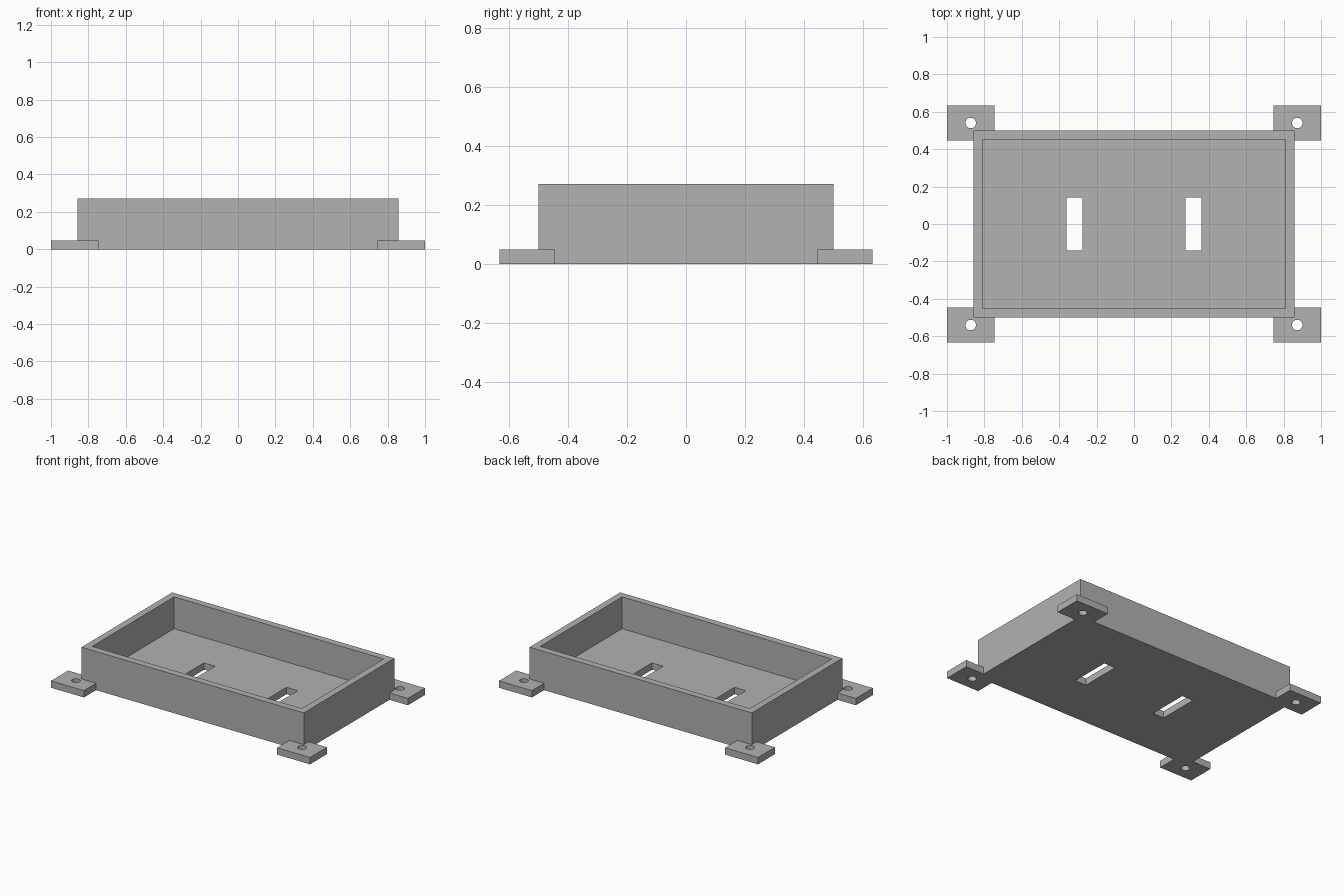
import bpy
import bmesh
from mathutils import Matrix, Vector

default = bpy.data.objects.get("Cube")
if default:
    bpy.data.objects.remove(default, do_unlink=True)

# Main dimensions
HALF_X, HALF_Y, HEIGHT = 0.858, 0.5, 0.27
WALL, FLOOR = 0.048, 0.048
TAB_X, TAB_Y = 0.873, 0.54
TAB_W, TAB_D = 0.254, 0.188
HOLE_R = 0.028
SLOT_X, SLOT_W, SLOT_L = 0.319, 0.086, 0.284

grey = bpy.data.materials.new("plain_grey")
grey.use_nodes = True
colour = (0.445, 0.445, 0.445, 1)
grey.diffuse_color = colour
grey.node_tree.nodes["Principled BSDF"].inputs["Base Color"].default_value = colour


def make_object(name, bm):
    mesh = bpy.data.meshes.new(name)
    bm.to_mesh(mesh)
    bm.free()
    mesh.materials.append(grey)
    obj = bpy.data.objects.new(name, mesh)
    bpy.context.collection.objects.link(obj)
    return obj


def box(name, centre, size, z0, z1):
    bm = bmesh.new()
    place = Matrix.Translation((*centre, (z0 + z1) / 2))
    scale = Matrix.Diagonal(Vector((*size, z1 - z0, 1)))
    bmesh.ops.create_cube(bm, size=1, matrix=place @ scale)
    return make_object(name, bm)


def cylinder(name, centre, radius, depth):
    bm = bmesh.new()
    bmesh.ops.create_cone(bm, cap_ends=True, segments=32, radius1=radius,
                          radius2=radius, depth=depth,
                          matrix=Matrix.Translation((*centre, 0)))
    return make_object(name, bm)


def cut(target, cutter):
    """Subtract the cutter, bake the result and discard the cutter."""
    cutter.hide_render = True
    mod = target.modifiers.new("cut", "BOOLEAN")
    mod.operation = "DIFFERENCE"
    mod.solver = "EXACT"
    mod.object = cutter
    bpy.context.view_layer.update()
    graph = bpy.context.evaluated_depsgraph_get()
    result = bpy.data.meshes.new_from_object(target.evaluated_get(graph))
    target.modifiers.clear()
    target.data = result
    bpy.data.objects.remove(cutter, do_unlink=True)


# Open tray with two floor slots
outer = (2 * HALF_X, 2 * HALF_Y)
inner = (outer[0] - 2 * WALL, outer[1] - 2 * WALL)
tray = box("tray", (0, 0), outer, 0, HEIGHT)
cut(tray, box("cavity_cutter", (0, 0), inner, FLOOR, HEIGHT + 0.1))
for side in (-1, 1):
    cut(tray, box("slot_cutter", (side * SLOT_X, 0), (SLOT_W, SLOT_L), -0.1, 0.1))

# Drilled mounting tabs, notched to fit around the tray corners
for sx, x_name in ((-1, "right"), (1, "left")):
    for sy, y_name in ((-1, "front"), (1, "back")):
        centre = (sx * TAB_X, sy * TAB_Y)
        tab = box(f"{y_name}_{x_name}_mounting_tab", centre, (TAB_W, TAB_D), 0, FLOOR)
        cut(tab, box("notch_cutter", (0, 0), outer, -0.1, HEIGHT))
        cut(tab, cylinder("hole_cutter", centre, HOLE_R, 0.3))
